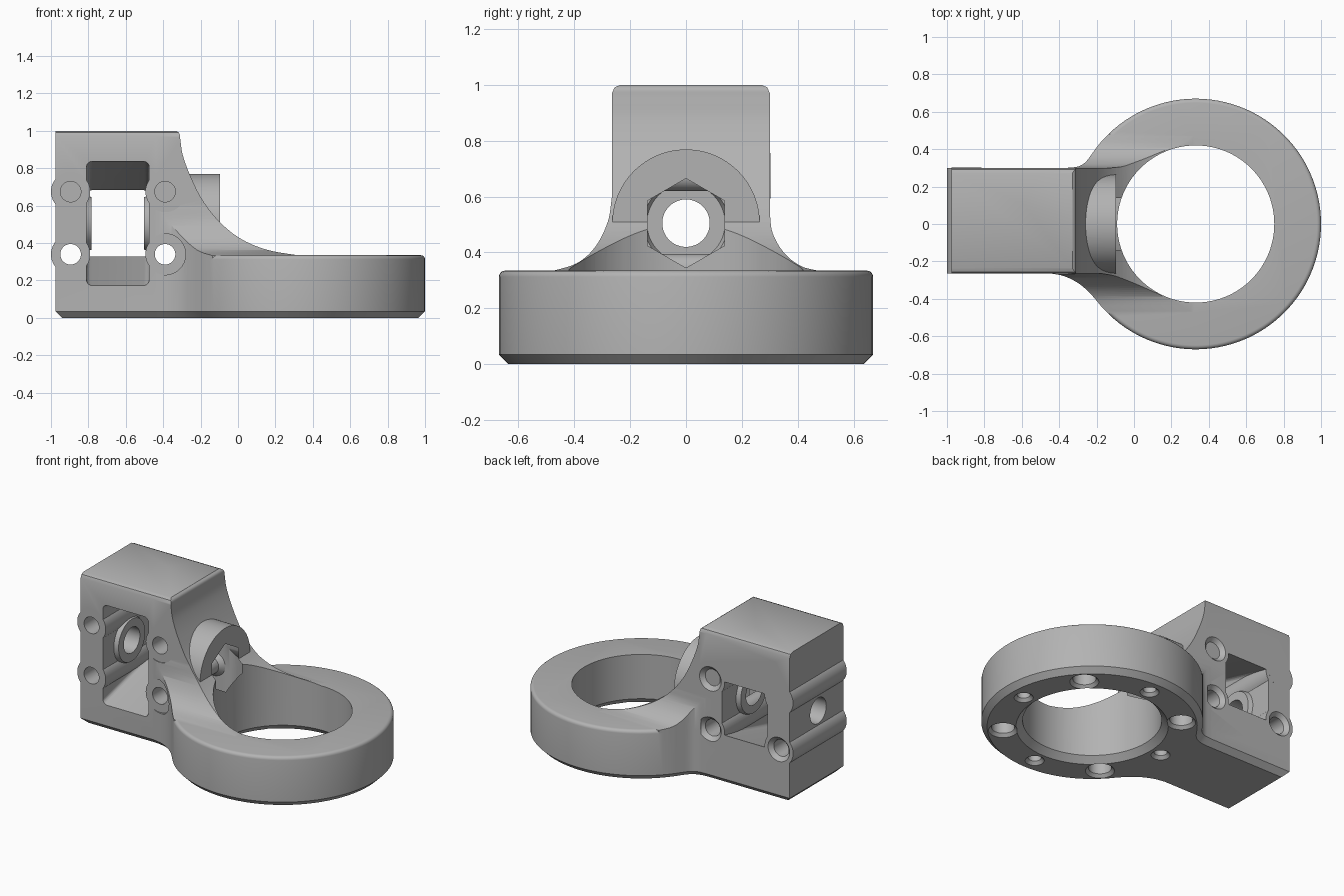
import bpy, bmesh, math
from mathutils import Matrix, Vector

if "Cube" in bpy.data.objects:
    bpy.data.objects.remove(bpy.data.objects["Cube"])

grey = bpy.data.materials.new("matte grey")
grey.use_nodes = True
colour = (0.45, 0.45, 0.45, 1)
grey.diffuse_color = colour
grey.node_tree.nodes["Principled BSDF"].inputs["Base Color"].default_value = colour


def finish(bm, name):
    bmesh.ops.recalc_face_normals(bm, faces=bm.faces[:])
    mesh = bpy.data.meshes.new(name)
    bm.to_mesh(mesh)
    bm.free()
    obj = bpy.data.objects.new(name, mesh)
    bpy.context.collection.objects.link(obj)
    mesh.materials.append(grey)
    return obj


def prism(name, outline, axis, start, end, low=0, high=0):
    """Extrude a 2D outline along an axis, with optional edge bevels at either end."""
    place = {"x": lambda a, b, t: (t, a, b),
             "y": lambda a, b, t: (a, t, b),
             "z": lambda a, b, t: (a, b, t)}[axis]
    bm = bmesh.new()
    face = bm.faces.new([bm.verts.new(place(a, b, start)) for a, b in outline])
    out = bmesh.ops.extrude_face_region(bm, geom=[face])
    shift = Vector(place(0, 0, end - start))
    bmesh.ops.translate(bm, vec=shift, verts=[v for v in out["geom"] if isinstance(v, bmesh.types.BMVert)])
    k = "xyz".index(axis)
    for level, size, steps in ((start, low, 1), (end, high, 4)):
        if size:
            rim = [e for e in bm.edges if all(abs(v.co[k] - level) < 1e-5 for v in e.verts)]
            bmesh.ops.bevel(bm, geom=rim, offset=size, segments=steps, profile=0.5, affect="EDGES")
    return finish(bm, name)


def rod(name, axis, centre, r1, r2, start, end, sides=64):
    """Cylinder or cone along an axis; centre gives the two other coordinates."""
    bm = bmesh.new()
    mid = (start + end) / 2
    if axis == "x":
        turn, pos = Matrix.Rotation(math.pi / 2, 4, "Y"), (mid, *centre)
    elif axis == "y":
        turn, pos = Matrix.Rotation(-math.pi / 2, 4, "X"), (centre[0], mid, centre[1])
    else:
        turn, pos = Matrix.Identity(4), (*centre, mid)
    bmesh.ops.create_cone(bm, cap_ends=True, segments=sides, radius1=r1, radius2=r2,
                          depth=end - start, matrix=Matrix.Translation(pos) @ turn)
    return finish(bm, name)


def combine(target, tool, operation):
    mod = target.modifiers.new("shape", "BOOLEAN")
    mod.operation, mod.solver, mod.object = operation, "EXACT", tool
    bpy.context.view_layer.objects.active = target
    bpy.ops.object.modifier_apply(modifier=mod.name)
    bpy.data.objects.remove(tool)


def smooth_path(points, steps=6):
    """Catmull-Rom curve through a few points."""
    pts = [Vector(p) for p in points]
    pts = [2 * pts[0] - pts[1]] + pts + [2 * pts[-1] - pts[-2]]
    path = []
    for a, b, c, d in zip(pts, pts[1:], pts[2:], pts[3:]):
        for i in range(steps):
            t = i / steps
            path.append(0.5 * (2 * b + (c - a) * t + (2 * a - 5 * b + 4 * c - d) * t * t
                               + (3 * b - a - 3 * c + d) * t ** 3))
    return [tuple(p) for p in path] + [tuple(points[-1])]


RING_X, RING_R, BORE_R, RING_H = 0.33, 0.67, 0.42, 0.335
LEFT, FRONT, BACK, TOP = -0.975, -0.265, 0.30, 1.0
SHAFT_Z = 0.505

# Plan outline: block, blended into a round ring
limit = math.atan2(0.41, -0.53)
arc = [(RING_X + RING_R * math.cos(a), RING_R * math.sin(a))
       for a in [-limit + 2 * limit * i / 96 for i in range(97)]]
front_blend = smooth_path([(-0.44, FRONT), (-0.37, -0.28), (-0.30, -0.315), (-0.245, -0.36), (-0.2, -0.41)], 4)
back_blend = smooth_path([(-0.2, 0.41), (-0.225, 0.375), (-0.26, 0.33), (-0.30, 0.307), (-0.36, BACK)], 4)
plan = [(LEFT, FRONT)] + front_blend[:-1] + arc + back_blend[1:] + [(LEFT, BACK)]
body = prism("bracket_body", plan, "z", 0, RING_H, low=0.035, high=0.022)

# Upright block with its flared neck: side profile, end profile and plan intersected
sweep = smooth_path([(-0.33, TOP), (-0.313, 0.985), (-0.308, 0.95), (-0.295, 0.87), (-0.255, 0.76), (-0.19, 0.63),
                     (-0.095, 0.51), (0.02, 0.42), (0.16, 0.363), (RING_X, RING_H - 0.002)])
upright = prism("upright", [(LEFT, TOP), *sweep, (RING_X, 0.1), (LEFT, 0.1)], "y", -0.6, 0.6)
flare_right = smooth_path([(0.48, 0.333), (0.41, 0.352), (0.35, 0.40), (0.31, 0.47), (BACK, 0.54)])
flare_left = smooth_path([(FRONT, 0.60), (-0.28, 0.51), (-0.325, 0.42), (-0.39, 0.362), (-0.48, 0.333)])
crown = [(BACK, 0.97), (0.291, 0.991), (0.27, TOP), (-0.235, TOP), (-0.256, 0.991), (FRONT, 0.97)]
combine(upright, prism("end_shape", [(0.48, 0.1), *flare_right, *crown, *flare_left, (-0.48, 0.1)],
                       "x", -1.1, 0.5), "INTERSECT")
combine(upright, prism("plan_shape", plan, "z", 0.05, 1.1), "INTERSECT")
combine(body, upright, "UNION")


# Window through the block, tapering in height towards the back
def window_outline(x0, x1, z0, z1, r=0.03):
    corners = ((x1 - r, z1 - r, 0), (x0 + r, z1 - r, 1), (x0 + r, z0 + r, 2), (x1 - r, z0 + r, 3))
    return [(cx + r * math.cos(a), cz + r * math.sin(a)) for cx, cz, q in corners
            for a in [(q + i / 4) * math.pi / 2 for i in range(5)]]


window = prism("window", window_outline(-0.81, -0.475, 0.17, 0.84), "y", FRONT, BACK)
for v in window.data.vertices:
    if v.co.y > 0:
        v.co.z = SHAFT_Z + (v.co.z - SHAFT_Z) * 0.175 / 0.335
        v.co.y += 0.01
    else:
        v.co.y -= 0.01
combine(body, window, "DIFFERENCE")

# Bolt tubes along the block, and their clearance into the flare
bolts = [(x, z) for x in (-0.895, -0.39) for z in (0.34, 0.675)]
for spot in bolts:
    combine(body, rod("bolt_tube", "y", spot, 0.105, 0.105, FRONT, BACK), "UNION")
for spot in bolts[2:]:
    combine(body, rod("clearance", "y", spot, 0.11, 0.11, FRONT - 0.3, FRONT), "DIFFERENCE")

# Shaft collars inside the window, and the nut boss
combine(body, rod("collar", "x", (0, SHAFT_Z), 0.16, 0.14, -0.83, -0.783), "UNION")
combine(body, rod("collar", "x", (0, SHAFT_Z), 0.14, 0.16, -0.502, -0.455), "UNION")
combine(body, rod("nut_boss", "x", (0, SHAFT_Z), 0.264, 0.264, -0.36, -0.095, 96), "UNION")

# Ring bore with bottom chamfer
combine(body, rod("bore", "z", (RING_X, 0), BORE_R, BORE_R, -0.1, 1.1, 128), "DIFFERENCE")
combine(body, rod("bore_chamfer", "z", (RING_X, 0), BORE_R + 0.05, BORE_R, -0.01, 0.04, 128), "DIFFERENCE")

# Bolt holes, shaft hole and hexagonal nut seat
for spot in bolts:
    combine(body, rod("bolt_hole", "y", spot, 0.055, 0.055, -0.7, 0.7, 40), "DIFFERENCE")
    combine(body, rod("countersink", "y", spot, 0.055, 0.083, BACK - 0.025, BACK + 0.003, 40), "DIFFERENCE")
combine(body, rod("shaft_hole", "x", (0, SHAFT_Z), 0.085, 0.085, -1.1, 0, 48), "DIFFERENCE")
hexagon = [(0.16 * math.sin(i * math.pi / 3), SHAFT_Z + 0.16 * math.cos(i * math.pi / 3)) for i in range(6)]
combine(body, prism("nut_seat", hexagon, "x", -0.24, 0.0), "DIFFERENCE")

# Blind holes under the ring, alternating small and large
for i in range(8):
    a = i * math.pi / 4
    spot = (RING_X + 0.54 * math.cos(a), 0.54 * math.sin(a))
    r = 0.07 if i % 2 else 0.04
    combine(body, rod("magnet_hole", "z", spot, r, r, -0.05, 0.2, 32), "DIFFERENCE")
    combine(body, rod("hole_chamfer", "z", spot, r + 0.02, r, -0.002, 0.02, 32), "DIFFERENCE")

# Smooth shading with crisp edges
bpy.ops.object.select_all(action="DESELECT")
body.select_set(True)
bpy.context.view_layer.objects.active = body
bpy.ops.object.shade_smooth_by_angle(angle=math.radians(30))
